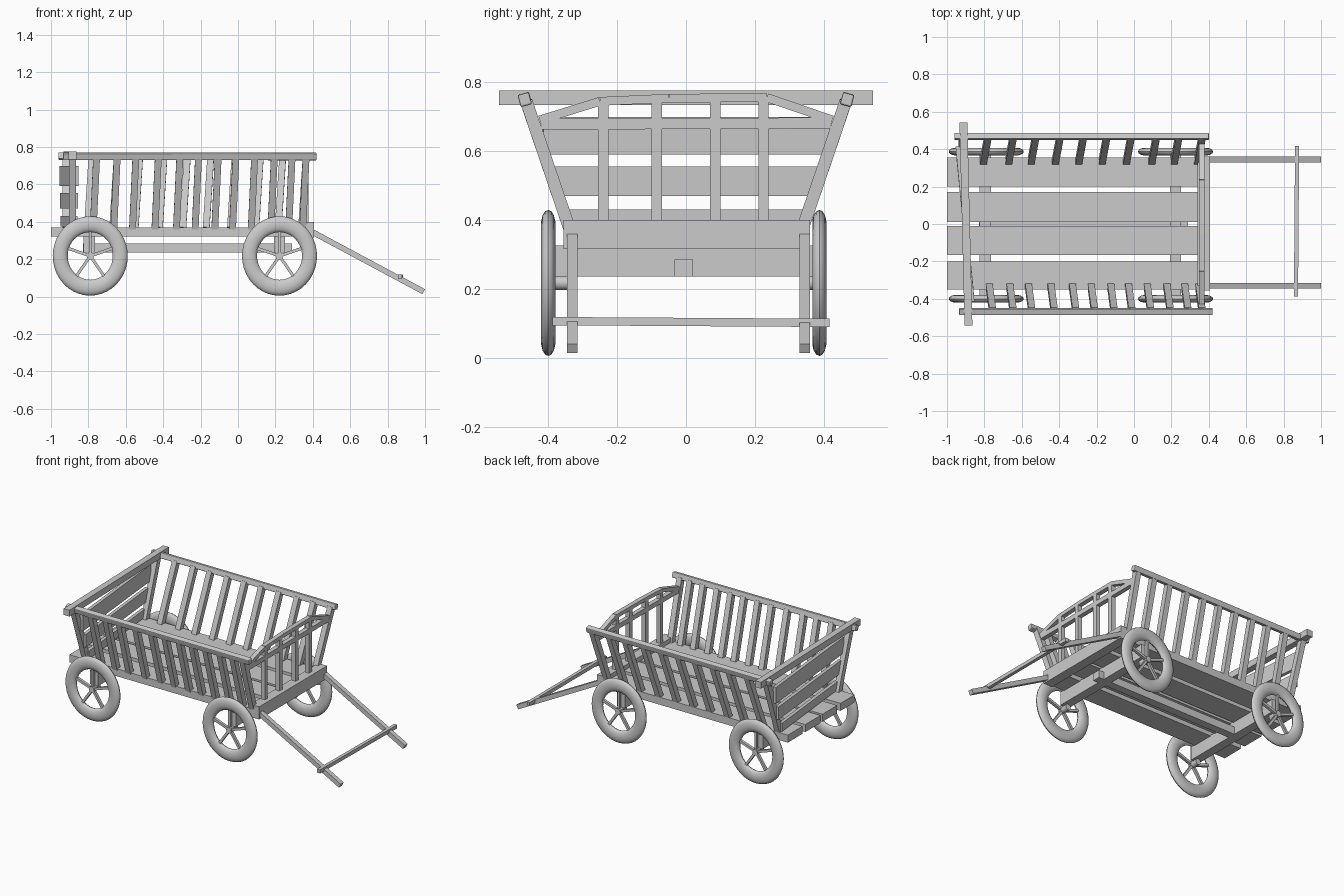
import bpy, bmesh, math
from mathutils import Vector, Matrix

if "Cube" in bpy.data.objects:
    bpy.data.objects.remove(bpy.data.objects["Cube"])


def finish(name, bm, smooth=False):
    bmesh.ops.recalc_face_normals(bm, faces=bm.faces)
    me = bpy.data.meshes.new(name)
    bm.to_mesh(me)
    bm.free()
    ob = bpy.data.objects.new(name, me)
    bpy.context.collection.objects.link(ob)
    if smooth:
        bpy.context.view_layer.objects.active = ob
        ob.select_set(True)
        bpy.ops.object.shade_smooth_by_angle(angle=math.radians(40))
        ob.select_set(False)
    return ob


def add_bar(bm, p0, p1, w, h, up=(0, 0, 1)):
    """Square bar from p0 to p1; h is measured along up, w across it."""
    p0, p1 = Vector(p0), Vector(p1)
    d = (p1 - p0).normalized()
    side = d.cross(Vector(up)).normalized()
    top = side.cross(d)
    rot = Matrix((d, side, top)).transposed().to_4x4()
    m = Matrix.Translation((p0 + p1) / 2) @ rot @ Matrix.Diagonal(((p1 - p0).length, w, h, 1))
    bmesh.ops.create_cube(bm, size=1, matrix=m)


def bar(name, p0, p1, w, h, up=(0, 0, 1)):
    bm = bmesh.new()
    add_bar(bm, p0, p1, w, h, up)
    return finish(name, bm)


def box(name, x0, x1, y0, y1, z0, z1):
    return bar(name, (x0, (y0 + y1) / 2, (z0 + z1) / 2),
               (x1, (y0 + y1) / 2, (z0 + z1) / 2), y1 - y0, z1 - z0)


# Deck planks, front sill, centre pole and axles
for y0, y1 in ((-.35, -.2), (-.165, -.01), (.01, .17), (.2, .355)):
    box("deck_plank", -1, .345, y0, y1, .32, .37)
box("front_sill", .34, .405, -.355, .36, .315, .4)
box("centre_pole", -.83, .29, -.033, .02, .235, .285)
for x in (-.795, .222):
    box("axle_beam", x - .03, x + .03, -.382, .368, .235, .325)


# Wheels: oval-section rim, five spokes and hub
def wheel(x, y):
    bm = bmesh.new()
    n, k = 40, 14
    rings = []
    for i in range(n):
        a = 2 * math.pi * i / n
        ring = []
        for j in range(k):
            b = 2 * math.pi * j / k
            r = .168 + .042 * math.cos(b)
            ring.append(bm.verts.new((r * math.cos(a), .021 * math.sin(b), r * math.sin(a))))
        rings.append(ring)
    for i in range(n):
        a, b = rings[i], rings[(i + 1) % n]
        for j in range(k):
            bm.faces.new((a[j], b[j], b[(j + 1) % k], a[(j + 1) % k]))
    for i in range(5):
        a = math.radians(90 + 72 * i)
        add_bar(bm, (0, 0, 0), (.14 * math.cos(a), 0, .14 * math.sin(a)), .016, .018, (0, 1, 0))
    s = 1 if y > 0 else -1
    bmesh.ops.create_cone(bm, cap_ends=True, segments=16, radius1=.02, radius2=.02, depth=.07,
                          matrix=Matrix.Translation((0, -.02 * s, 0)) @ Matrix.Rotation(math.pi / 2, 4, 'X'))
    bmesh.ops.transform(bm, verts=bm.verts,
                        matrix=Matrix.Translation((x, y, .217)) @ Matrix.Diagonal((.955, 1, 1.01, 1)))
    finish("wheel", bm, True)


for x in (-.79, .222):
    wheel(x, -.4)
    wheel(x, .387)

# Flared side slats, with the far side spaced wider than the near side
near = (-.76, -.65, -.55, -.43, -.315, -.215, -.11, -.015, .085, .19, .285, .36)
far = (-.785, -.65, -.53, -.4, -.275, -.15, -.02, .115, .235, .36)
for s, xs, shift in ((-1, near, .014), (1, far, .02)):
    bm = bmesh.new()
    for x in xs:
        add_bar(bm, (x - shift, s * .335, .365), (x + .004, s * .464, .745), .036, .036, (1, 0, 0))
    finish("side_slats", bm)

# Rear corner posts and top side rails
bar("rear_post", (-.885, -.335, .365), (-.885, -.466, .75), .036, .036, (1, 0, 0))
bar("rear_post", (-.92, .335, .365), (-.92, .466, .75), .036, .036, (1, 0, 0))
for s, x0, x1 in ((-1, -.935, .42), (1, -.96, .4)):
    ob = bar("side_rail", (x0, s * .468, .751), (x1, s * .468, .749), .034, .036, (0, s * .26, .96))
    mod = ob.modifiers.new("bevel", 'BEVEL')
    mod.width = .005
    mod.segments = 2

# Tailgate: slightly skewed top bar and three boards
bar("tail_bar", (-.885, -.543, .755), (-.912, .543, .755), .042, .042)
for w, z0, z1 in ((.415, .59, .698), (.383, .47, .555), (.345, .375, .43)):
    k = .03 * w / .4
    bar("tail_board", (-.895 + k, -w, (z0 + z1) / 2), (-.912 - k, w, (z0 + z1) / 2), .022, z1 - z0)

# Front gate: uprights, cross rail and arched top
for y, top in ((-.24, .745), (-.085, .75), (.085, .755), (.225, .755)):
    bar("gate_upright", (.362, y, .39), (.362, y, top), .03, .03, (1, 0, 0))
bar("gate_rail", (.362, -.42, .678), (.362, .42, .681), .03, .032)
arch = [(-.425, .69), (-.25, .744), (-.05, .753), (.235, .755), (.425, .69)]
bm = bmesh.new()
for (y0, z0), (y1, z1) in zip(arch, arch[1:]):
    add_bar(bm, (.362, y0, z0), (.362, y1, z1), .03, .025)
finish("gate_arch", bm)

# Pulling shafts and their cross handle
for y in (-.33, .345):
    bar("shaft", (.385, y, .352), (.993, y, .026), .031, .03)
bar("shaft_crossbar", (.866, -.388, .106), (.872, .417, .101), .022, .024)
